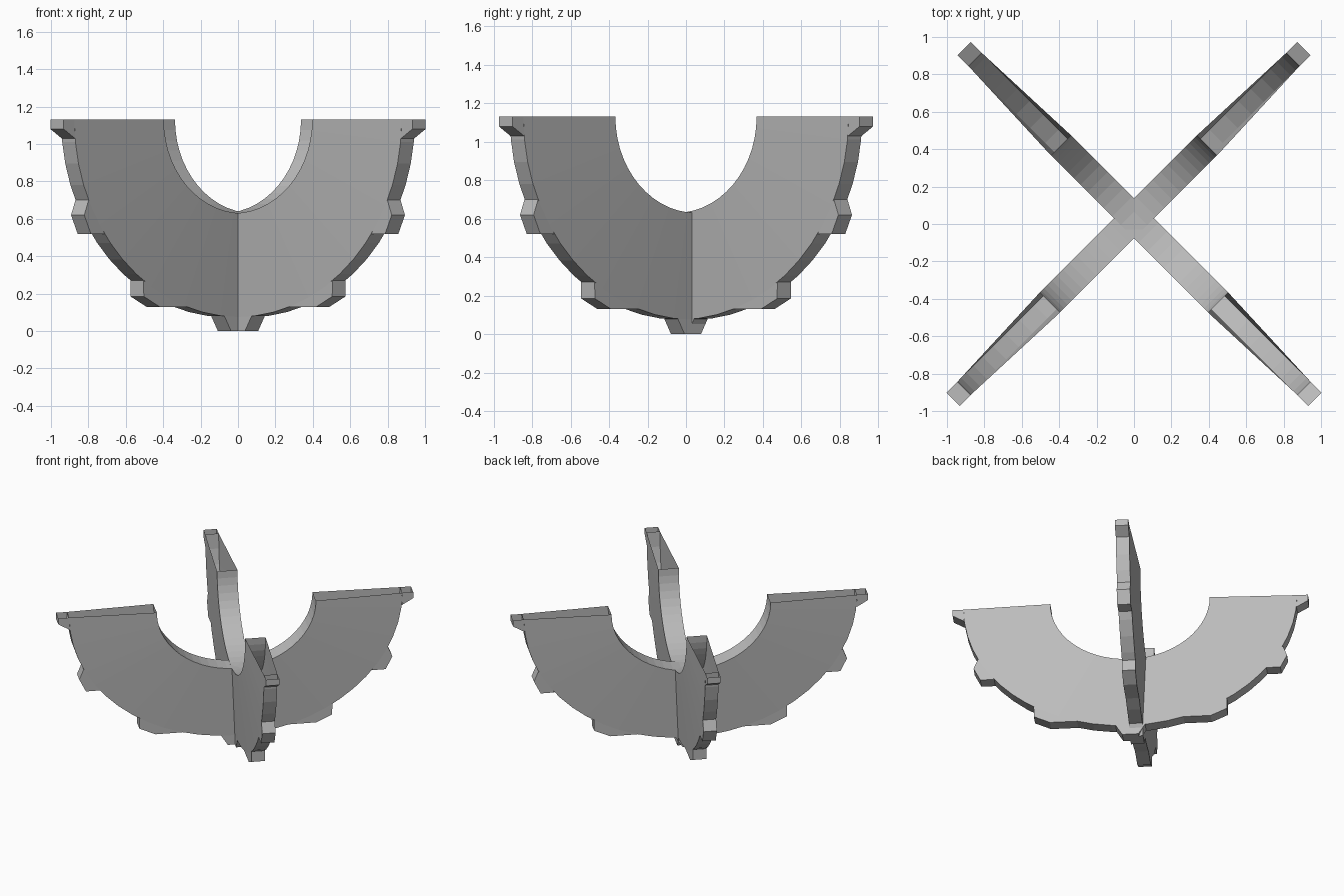
import bpy, bmesh, math
from mathutils import Matrix

if "Cube" in bpy.data.objects:
    bpy.data.objects.remove(bpy.data.objects["Cube"])

grey = bpy.data.materials.new("grey")
grey.diffuse_color = (0.5, 0.5, 0.5, 1)
grey.use_nodes = True
grey.node_tree.nodes["Principled BSDF"].inputs["Base Color"].default_value = grey.diffuse_color

TOP = 1.13                 # height of the open rim
A_OUT, B_OUT = 1.245, 1.055   # outer half ellipse
A_IN, B_IN = 0.595, 0.50      # inner half ellipse
W_OUT, W_IN = 0.05, 0.076     # half thickness at outer and inner edge
SEG = 28


def make_object(name, bm, matrix):
    me = bpy.data.meshes.new(name)
    bm.to_mesh(me)
    bm.free()
    me.materials.append(grey)
    ob = bpy.data.objects.new(name, me)
    bpy.context.collection.objects.link(ob)
    ob.matrix_world = matrix
    return ob


def half_ring(name, matrix):
    # hollow tapered half ring, open along the top rim
    bm = bmesh.new()
    rows = []
    for i in range(SEG + 1):
        t = math.pi * i / SEG
        c, s = math.cos(t), math.sin(t)
        rows.append([bm.verts.new((a * c, w, TOP - b * s)) for a, b, w in
                     ((A_OUT, B_OUT, -W_OUT), (A_OUT, B_OUT, W_OUT),
                      (A_IN, B_IN, W_IN), (A_IN, B_IN, -W_IN))])
    for r, q in zip(rows, rows[1:]):
        for k in range(4):
            n = (k + 1) % 4
            bm.faces.new((r[k], r[n], q[n], q[k]))
    # the bore must face the centre, so check one face and flip if needed
    bm.normal_update()
    bm.faces.ensure_lookup_table()
    if bm.faces[0].normal.x < 0:
        bmesh.ops.reverse_faces(bm, faces=bm.faces[:])
    make_object(name, bm, matrix)


def prism(name, pts, matrix, open_top=False):
    # extruded outline; the closing side against the ring is left open
    bm = bmesh.new()
    f = [bm.verts.new((x, -W_OUT, z)) for x, z in pts]
    b = [bm.verts.new((x, W_OUT, z)) for x, z in pts]
    faces = [bm.faces.new(f), bm.faces.new(b[::-1])]
    last = len(pts) - (2 if open_top else 1)
    for i in range(last):
        faces.append(bm.faces.new((f[i + 1], f[i], b[i], b[i + 1])))
    bm.normal_update()
    if faces[0].normal.y > 0:
        bmesh.ops.reverse_faces(bm, faces=bm.faces[:])
    make_object(name, bm, matrix)


def on_outer(z):
    return A_OUT * math.sqrt(max(0, 1 - ((TOP - z) / B_OUT) ** 2))


upper_tooth = [(on_outer(.70), .70), (1.17, .62), (1.12, .52), (on_outer(.52), .52)]
lower_tooth = [(on_outer(.27), .27), (.72, .185), (.60, .13), (on_outer(.13), .13)]
bottom_tooth = [(.11, .08), (.06, 0), (-.06, 0), (-.11, .08)]
rim_hook = [(1.24, 1.03), (1.326, 1.08), (1.326, TOP), (1.245, TOP)]

# two half rings crossing on the diagonals
for side, x, angle in (("left", -0.03, 45), ("right", 0.03, -45)):
    m = Matrix.Translation((x, 0, 0)) @ Matrix.Rotation(math.radians(angle), 4, 'Z')
    half_ring(side + "_half_ring", m)
    prism(side + "_bottom_tooth", bottom_tooth, m)
    for end, turn in (("front", 0), ("back", math.pi)):
        e = m @ Matrix.Rotation(turn, 4, 'Z')
        prism(f"{side}_{end}_upper_tooth", upper_tooth, e)
        prism(f"{side}_{end}_lower_tooth", lower_tooth, e)
        prism(f"{side}_{end}_rim_hook", rim_hook, e, open_top=True)
